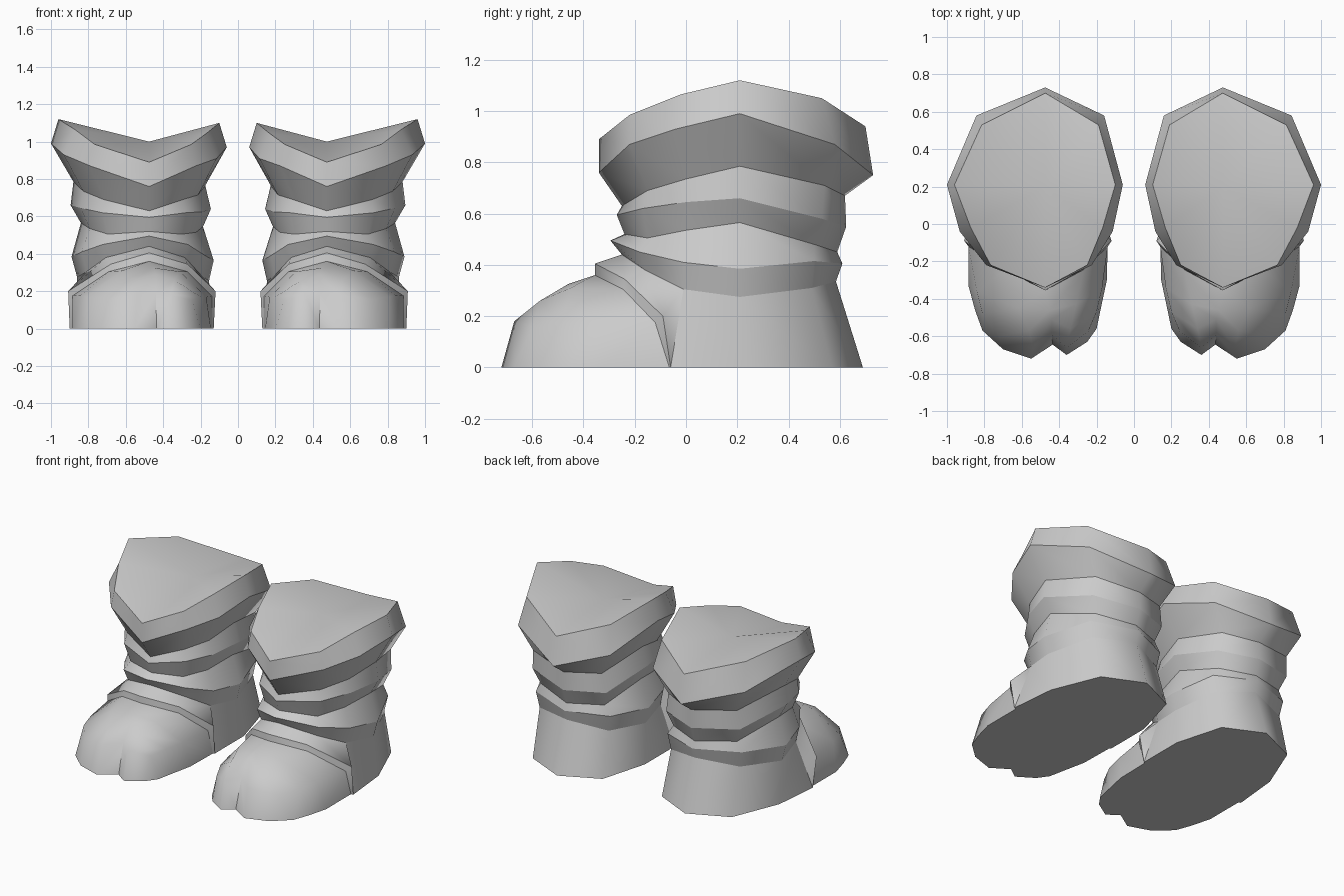
import bpy
import bmesh
from math import radians

cube = bpy.data.objects.get("Cube")
if cube:
    bpy.data.objects.remove(cube, do_unlink=True)

grey = bpy.data.materials.new("plain_grey")
grey.use_nodes = True
tone = (0.6, 0.6, 0.6, 1)
grey.diffuse_color = tone
grey.node_tree.nodes["Principled BSDF"].inputs["Base Color"].default_value = tone

MID = 0.475  # centre line of one boot


def finish(name, bm, side):
    """Weld, orient for the chosen foot, smooth-shade and link a part."""
    bmesh.ops.remove_doubles(bm, verts=bm.verts, dist=0.0005)
    if side < 0:
        bmesh.ops.reverse_faces(bm, faces=bm.faces)
    bm.normal_update()
    for face in bm.faces:
        face.smooth = True
    # Deep valleys, such as the toe cleft, stay crisp
    for edge in bm.edges:
        if edge.calc_face_angle_signed(0) < -radians(45):
            edge.smooth = False
    mesh = bpy.data.meshes.new(name)
    bm.to_mesh(mesh)
    bm.free()
    mesh.materials.append(grey)
    part = bpy.data.objects.new(name, mesh)
    bpy.context.collection.objects.link(part)


def skin(bm, rows, side, closed=False):
    """Bridge a stack of equally long point rows with quads."""
    grid = [[bm.verts.new((side * x, y, z)) for x, y, z in row] for row in rows]
    count = len(rows[0])
    for upper, lower in zip(grid, grid[1:]):
        for i in range(count if closed else count - 1):
            j = (i + 1) % count
            bm.faces.new((upper[i], lower[i], lower[j], upper[j]))
    return grid


def make_sheet(name, patches, side):
    bm = bmesh.new()
    for rows in patches:
        skin(bm, rows, side)
    finish(name, bm, side)


def make_shaft(name, rows, side, peak):
    bm = bmesh.new()
    grid = skin(bm, rows, side, closed=True)
    top = bm.verts.new((side * peak[0], peak[1], peak[2]))
    rim = grid[0]
    for a, b in zip(rim, rim[1:] + rim[:1]):
        bm.faces.new((a, b, top))
    # Every fold line is a hard edge
    for loop in grid:
        for a, b in zip(loop, loop[1:] + loop[:1]):
            bm.edges.get((a, b)).smooth = False
    finish(name, bm, side)


def make_sole(name, outline, side):
    bm = bmesh.new()
    bm.faces.new([bm.verts.new((side * x, y, z)) for x, y, z in reversed(outline)])
    finish(name, bm, side)


def ring(inner, outer, front, diag, shoulder, flank, back_diag, back, bulge=.87):
    """Ten-sided fold ring; every station is (y, z), the flank sits at y = 0.21."""
    def across(reach, station):
        width = (outer if reach > 0 else inner) - MID
        drop = .02 if reach < -.7 else 0  # the inner side sits a little lower
        return (MID + abs(reach) * width, station[0], station[1] - drop)
    flank_at = (0.21, flank)
    return [across(0, front), across(.6, diag), across(bulge, shoulder),
            across(1, flank_at), across(.7, back_diag), across(0, back),
            across(-.76, back_diag), across(-1, flank_at),
            across(-bulge, shoulder), across(-.6, diag)]


# Shaft: top rim, cuff edge, then alternating fold valleys and ridges
shaft = [
    ring(.10, .96, (-.34, .89), (-.22, .985), (-.02, 1.065), 1.12, (.53, 1.05), (.70, .94), .82),
    ring(.06, 1.0, (-.34, .76), (-.22, .87), (-.04, .93), .99, (.58, .87), (.73, .75)),
    ring(.175, .88, (-.25, .63), (-.15, .69), (0, .735), .785, (.54, .71), (.62, .67)),
    ring(.145, .895, (-.27, .595), (-.17, .62), (0, .645), .66, (.53, .58), (.625, .55)),
    ring(.187, .84, (-.24, .52), (-.15, .505), (0, .535), .565, (.50, .48), (.59, .45)),
    ring(.13, .89, (-.295, .495), (-.18, .45), (-.01, .41), .385, (.50, .415), (.61, .405)),
    ring(.155, .86, (-.25, .44), (-.16, .38), (-.01, .305), .275, (.49, .31), (.585, .335)),
]

# Foot: from the lowest fold to the raised arch edge and down to the ground
low = shaft[-1]
arch = [(.13, -.06, 0), (.12, -.09, .2), (.27, -.24, .345), (MID, -.355, .405),
        (.68, -.24, .345), (.908, -.09, .2), (.9, -.06, 0)]
seam = [(.14, -.065, 0), (.14, -.12, .175), (.27, -.245, .305), (MID, -.355, .36),
        (.69, -.245, .305), (.885, -.12, .175), (.885, -.065, 0)]
heel = [(.9, -.06, 0), (.87, .25, 0), (.74, .57, 0), (MID, .69, 0),
        (.22, .57, 0), (.13, .25, 0), (.13, -.06, 0)]
collar = [low[8], low[8], low[9], low[0], low[1], low[2], low[2]]

# Toe: rows run from the seam over the knuckles and bridge to the split tip
knuckle = [(.145, -.30, 0), (.17, -.34, .17), (.31, -.43, .305), (.45, -.46, .325),
           (.62, -.45, .31), (.84, -.36, .18), (.885, -.33, 0)]
bridge = [(.175, -.44, 0), (.2, -.47, .17), (.34, -.56, .26), (.44, -.51, .29),
          (.56, -.57, .26), (.81, -.48, .17), (.85, -.46, 0)]
tip = [(.2, -.56, 0), (.245, -.575, .15), (.36, -.66, .18), (.44, -.59, .195),
       (.54, -.67, .18), (.72, -.6, .155), (.81, -.57, 0)]
toe_base = [tip[0], (.25, -.63, 0), (.36, -.7, 0), (.435, -.645, 0),
            (.55, -.72, 0), (.7, -.67, 0), tip[-1]]
toe_rows = [seam, knuckle, bridge, tip, toe_base]
outline = heel + [row[0] for row in toe_rows[:3]] + toe_base
outline += [row[-1] for row in reversed(toe_rows[:3])]

for label, side in (("left", 1), ("right", -1)):
    make_shaft(label + "_shaft", shaft, side, (MID, .2, 1.0))
    make_sheet(label + "_foot", [[collar, arch], [low[2:9], heel]], side)
    make_sheet(label + "_arch_trim", [[arch, seam]], side)
    make_sheet(label + "_toe", [toe_rows], side)
    make_sole(label + "_sole", outline, side)
